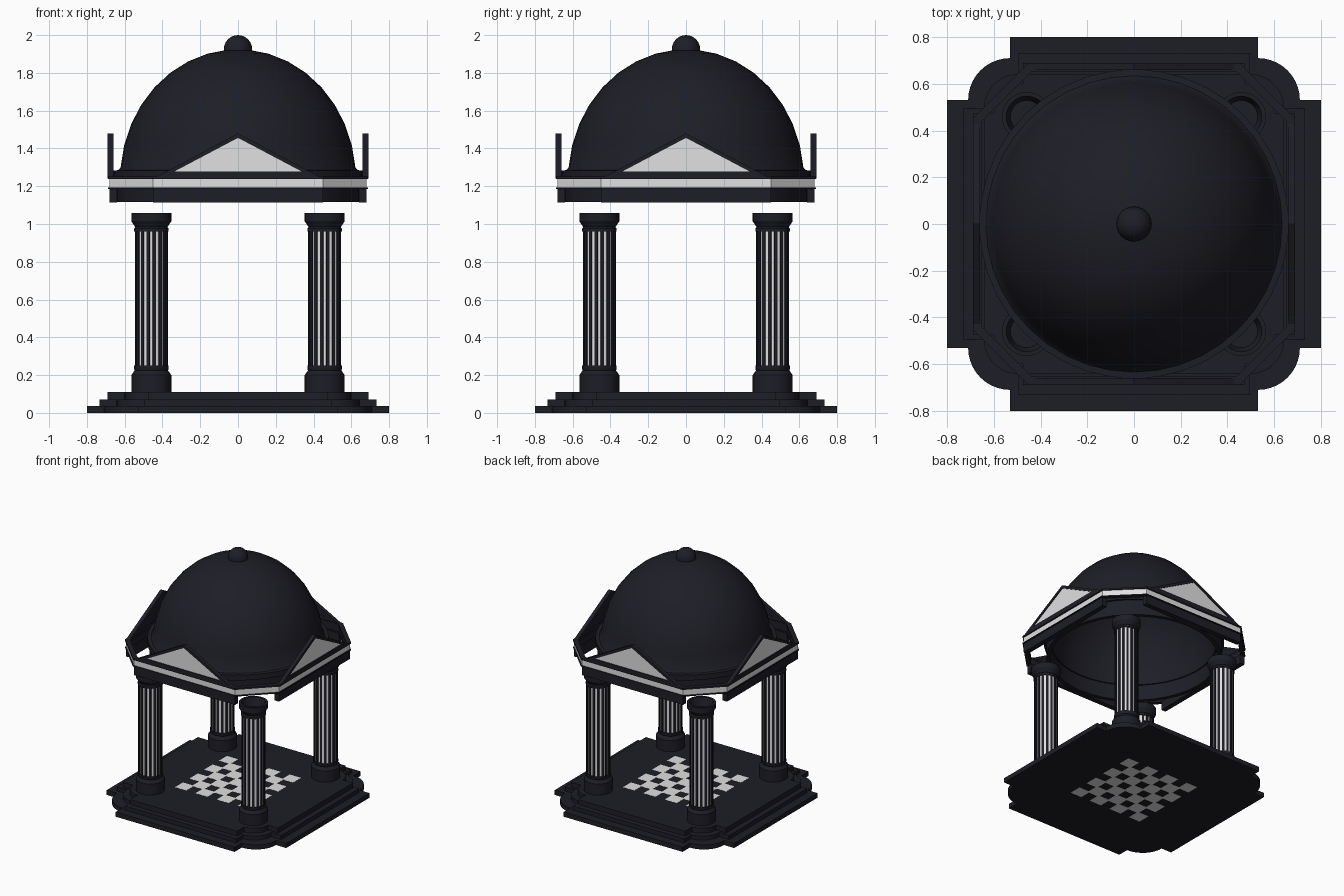
import bpy, bmesh, math
from mathutils import Matrix

if "Cube" in bpy.data.objects:
    bpy.data.objects.remove(bpy.data.objects["Cube"])


def material(name, rgb):
    m = bpy.data.materials.new(name)
    m.diffuse_color = (*rgb, 1)
    m.use_nodes = True
    m.node_tree.nodes["Principled BSDF"].inputs["Base Color"].default_value = m.diffuse_color
    return m


DARK = material("dark_slate", (0.0125, 0.0125, 0.0195))
WHITE = material("pale_stone", (0.75, 0.75, 0.76))


def finish(bm, name, mat, smooth=False):
    bmesh.ops.recalc_face_normals(bm, faces=bm.faces)
    me = bpy.data.meshes.new(name)
    bm.to_mesh(me)
    bm.free()
    ob = bpy.data.objects.new(name, me)
    bpy.context.collection.objects.link(ob)
    me.materials.append(mat)
    if smooth:
        bpy.ops.object.select_all(action='DESELECT')
        ob.select_set(True)
        bpy.context.view_layer.objects.active = ob
        bpy.ops.object.shade_smooth_by_angle(angle=math.radians(32))
    return ob


def add_prism(bm, outer, z0, z1, inner=None, mat=Matrix()):
    """Extrude a 2D outline, solid or as a ring around an inner outline."""
    def loop(pts, z):
        return [bm.verts.new(mat @ Matrix.Translation((x, y, z)).translation) for x, y in pts]

    def bridge(a, b):
        n = len(a)
        for i in range(n):
            bm.faces.new((a[i], a[(i + 1) % n], b[(i + 1) % n], b[i]))
    lo, hi = loop(outer, z0), loop(outer, z1)
    bridge(lo, hi)
    if inner:
        lo2, hi2 = loop(inner, z0), loop(inner, z1)
        bridge(lo2, hi2)
        bridge(lo, lo2)
        bridge(hi, hi2)
    else:
        bm.faces.new(lo)
        bm.faces.new(hi)


def lathe(name, profile, mat, at=(0, 0), n=32):
    bm = bmesh.new()
    vs = [bm.verts.new((at[0] + r, at[1], z)) for r, z in profile]
    es = [bm.edges.new(p) for p in zip(vs, vs[1:])]
    bmesh.ops.spin(bm, geom=vs + es, cent=(*at, 0), axis=(0, 0, 1),
                   angle=math.tau, steps=n, use_duplicate=False)
    bmesh.ops.remove_doubles(bm, verts=bm.verts, dist=1e-5)
    return finish(bm, name, mat, True)


# stepped base: cross outline with a rounded lobe in each corner
def base_outline(d):
    h, a, lobe = 0.80 - d, 0.53 - d * 0.5, 0.71 - d
    r = lobe - a
    quarter = [(h, -a), (h, a)]
    quarter += [(a + r * math.cos(t), a + r * math.sin(t))
                for t in (i * math.pi / 20 for i in range(11))]
    pts = []
    for k in range(4):
        c, s = round(math.cos(k * math.pi / 2)), round(math.sin(k * math.pi / 2))
        pts += [(x * c - y * s, x * s + y * c) for x, y in quarter]
    return pts


for i, (d, z0, z1) in enumerate([(0, 0, 0.037), (0.068, 0.037, 0.07), (0.11, 0.07, 0.11)]):
    bm = bmesh.new()
    add_prism(bm, base_outline(d), z0, z1)
    finish(bm, f"base_step_{i + 1}", DARK, True)

# checkered floor tiles with joined corners, visible from above and below
bm = bmesh.new()
N, HALF, GROW = 7, 0.33, 0.007
cell = 2 * HALF / N
for i in range(N):
    for j in range(N):
        if (i + j) % 2 == 0:
            x0, y0 = (max(-HALF, -HALF + k * cell - GROW) for k in (i, j))
            x1, y1 = (min(HALF, -HALF + (k + 1) * cell + GROW) for k in (i, j))
            sq = [(x0, y0), (x1, y0), (x1, y1), (x0, y1)]
            add_prism(bm, sq, 0.108, 0.1108)
            add_prism(bm, sq, -0.0008, 0.002)
finish(bm, "floor_tiles", WHITE)

# four columns: pale core, dark ribs, plinth and hollow-topped capital
C = 0.459
for sx in (-1, 1):
    for sy in (-1, 1):
        at = (sx * C, sy * C)
        lathe("column_plinth", [(0, 0.1), (0.106, 0.1), (0.106, 0.2), (0.088, 0.225),
                                (0.092, 0.232), (0.092, 0.25), (0, 0.25)], DARK, at)
        lathe("column_core", [(0, 0.24), (0.082, 0.24), (0.082, 0.975), (0, 0.975)], WHITE, at)
        bm = bmesh.new()
        for k in range(16):
            m = (Matrix.Translation((*at, 0))
                 @ Matrix.Rotation((k + 0.5) * math.tau / 16, 4, 'Z'))
            add_prism(bm, [(0.075, -0.0085), (0.087, -0.0085), (0.089, 0), (0.087, 0.0085),
                           (0.075, 0.0085)], 0.245, 0.97, mat=m)
        finish(bm, "column_ribs", DARK)
        lathe("column_capital", [(0, 0.96), (0.092, 0.96), (0.092, 0.975), (0.085, 0.983),
                                 (0.106, 1.015), (0.106, 1.057), (0.088, 1.057),
                                 (0.07, 0.99), (0, 0.99)], DARK, at)


# octagonal entablature rings
def octagon(h, a):
    return [(h, -a), (h, a), (a, h), (-a, h), (-h, a), (-h, -a), (-a, -h), (a, -h)]


def oct_ring(name, h, t, z0, z1, mat):
    a = 0.45 - (0.68 - h) * 0.414
    bm = bmesh.new()
    add_prism(bm, octagon(h, a), z0, z1, octagon(h - t, a - t * 0.414))
    finish(bm, name, mat)


oct_ring("lower_moulding", 0.688, 0.036, 1.185, 1.193, DARK)
oct_ring("pale_frieze", 0.68, 0.008, 1.193, 1.239, WHITE)
oct_ring("frieze_backing", 0.672, 0.018, 1.19, 1.242, DARK)
oct_ring("upper_moulding", 0.688, 0.036, 1.239, 1.252, DARK)

# beams and pediments on the four sides
for k in range(4):
    turn = Matrix.Rotation(k * math.pi / 2, 4, 'Z')
    bm = bmesh.new()
    add_prism(bm, [(-0.45, -0.68), (0.45, -0.68), (0.45, -0.64), (-0.45, -0.64)],
              1.115, 1.187, mat=turn)
    finish(bm, "side_beam", DARK)
    up = turn @ Matrix.Rotation(math.pi / 2, 4, 'X')   # outline y becomes height, depth becomes -y
    outer = [(-0.45, 1.24), (0.45, 1.24), (0, 1.48)]
    inner = [(-0.335, 1.279), (0.335, 1.279), (0, 1.456)]
    bm = bmesh.new()
    add_prism(bm, outer, 0.66, 0.69, inner, up)
    add_prism(bm, inner, 0.662, 0.678, mat=up)
    finish(bm, "pediment_frame", DARK)
    bm = bmesh.new()
    add_prism(bm, inner, 0.678, 0.684, mat=up)
    finish(bm, "pediment_panel", WHITE)

# round drum under the dome, inside the beams
lathe("drum", [(0.615, 1.117), (0.645, 1.117), (0.645, 1.26), (0.615, 1.26), (0.615, 1.117)],
      DARK, n=40)

# hollow dome with a flange at its foot
arc = [math.radians(a) for a in range(5, 90, 10)]
outside = [(0.624 * math.cos(t), 1.24 + 0.685 * math.sin(t)) for t in arc]
inside = [(0.604 * math.cos(t), 1.24 + 0.665 * math.sin(t)) for t in reversed(arc)]
lathe("dome", [(0.604, 1.24), (0.662, 1.24), (0.662, 1.283), (0.634, 1.285)] + outside
      + [(0, 1.925), (0, 1.905)] + inside + [(0.604, 1.24)], DARK, n=40)

# ball finial
ball = [math.radians(a) for a in range(-90, 91, 15)]
lathe("finial", [(max(0.0, 0.075 * math.cos(t)), 1.925 + 0.075 * math.sin(t)) for t in ball],
      DARK, n=24)
